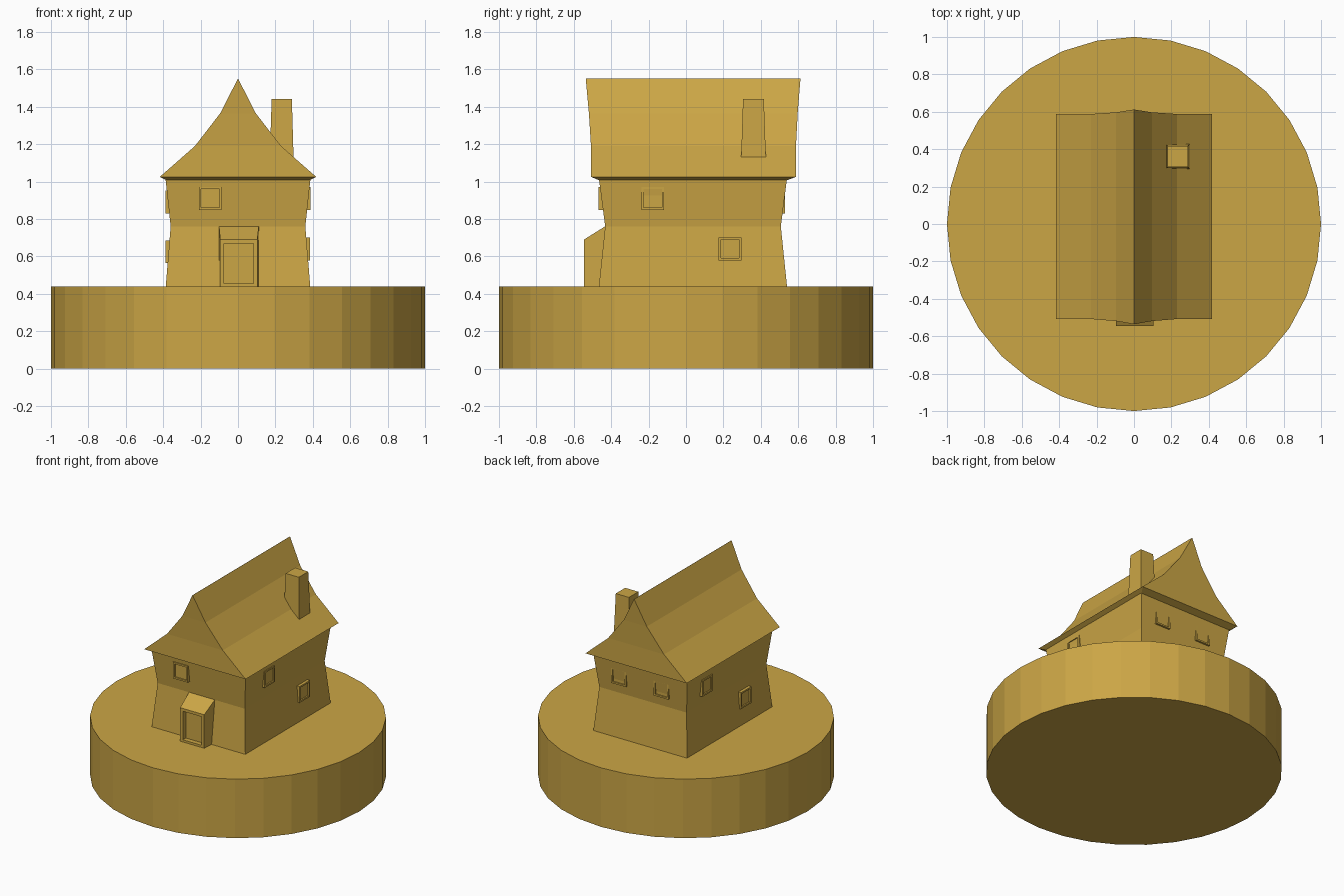
import bpy, bmesh, math
from mathutils import Matrix, Vector

if "Cube" in bpy.data.objects:
    bpy.data.objects.remove(bpy.data.objects["Cube"])

ochre = bpy.data.materials.new("ochre")
ochre.diffuse_color = (0.60, 0.38, 0.06, 1)
ochre.use_nodes = True
ochre.node_tree.nodes["Principled BSDF"].inputs["Base Color"].default_value = ochre.diffuse_color


def finish(name, bm):
    bmesh.ops.recalc_face_normals(bm, faces=bm.faces)
    me = bpy.data.meshes.new(name)
    bm.to_mesh(me)
    bm.free()
    me.materials.append(ochre)
    ob = bpy.data.objects.new(name, me)
    bpy.context.collection.objects.link(ob)
    return ob


def rect(x0, x1, y0, y1, z):
    return [(x0, y0, z), (x1, y0, z), (x1, y1, z), (x0, y1, z)]


def loft(rings):
    """Skin a stack of equal rings and cap both ends."""
    bm = bmesh.new()
    rows = [[bm.verts.new(p) for p in ring] for ring in rings]
    n = len(rows[0])
    for a, b in zip(rows, rows[1:]):
        for i in range(n):
            j = (i + 1) % n
            bm.faces.new((a[i], a[j], b[j], b[i]))
    bm.faces.new(rows[0])
    bm.faces.new(rows[-1])
    return bm


def recess(bm, direction, border, depth):
    """Inset the face pointing along direction and push it inwards."""
    bm.normal_update()
    bmesh.ops.recalc_face_normals(bm, faces=bm.faces)
    d = Vector(direction)
    face = max(bm.faces, key=lambda f: f.normal.dot(d))
    bmesh.ops.inset_region(bm, faces=[face], thickness=border)
    inner = bmesh.ops.extrude_discrete_faces(bm, faces=[face])["faces"][0]
    bmesh.ops.translate(bm, verts=inner.verts, vec=-d * depth)


# Round base slab
bm = bmesh.new()
bmesh.ops.create_cone(bm, cap_ends=True, segments=32, radius1=1, radius2=1, depth=0.44,
                      matrix=Matrix.Translation((0, 0, 0.22)))
finish("round_base", bm)

# Pinched walls
finish("walls", loft([
    rect(-0.387, 0.387, -0.467, 0.541, 0.43),
    rect(-0.36, 0.36, -0.432, 0.507, 0.76),
    rect(-0.387, 0.387, -0.465, 0.539, 1.01)]))

# Flared roof: concave slopes with a longer ridge and a bevelled eave
finish("roof", loft([
    rect(-0.38, 0.38, -0.46, 0.535, 1.005),
    rect(-0.418, 0.418, -0.508, 0.588, 1.025),
    rect(-0.23, 0.23, -0.508, 0.588, 1.19),
    rect(-0.095, 0.095, -0.519, 0.597, 1.365),
    rect(-0.0005, 0.0005, -0.536, 0.612, 1.55)]))

# Tapered chimney
finish("chimney", loft([
    rect(0.170, 0.297, 0.295, 0.427, 1.13),
    rect(0.180, 0.288, 0.305, 0.416, 1.44)]))

# Porch with sloping top and recessed door
porch = loft([
    [(-0.095, -0.545, 0.435), (0.103, -0.545, 0.435), (0.112, -0.42, 0.435), (-0.102, -0.42, 0.435)],
    [(-0.095, -0.545, 0.69), (0.103, -0.545, 0.69), (0.112, -0.42, 0.768), (-0.102, -0.42, 0.768)]])
recess(porch, (0, -1, 0), 0.03, 0.035)
finish("porch_and_door", porch)


# Windows: (name, wall direction, position along wall, height, outer plane)
def window(name, direction, along, z, plane):
    half, back = 0.061, plane - 0.04
    if direction[0]:
        s = direction[0]
        xs, ys = sorted((s * back, s * plane)), (along - half, along + half)
    else:
        s = direction[1]
        xs, ys = (along - half, along + half), sorted((s * back, s * plane))
    bm = loft([rect(*xs, *ys, z - half), rect(*xs, *ys, z + half)])
    recess(bm, direction, 0.017, 0.01)
    finish(name, bm)


for name, d, along, z, plane in [
        ("front_window", (0, -1, 0), -0.148, 0.91, 0.468),
        ("right_upper_window", (1, 0, 0), -0.178, 0.91, 0.388),
        ("right_lower_window", (1, 0, 0), 0.235, 0.64, 0.386),
        ("left_upper_window", (-1, 0, 0), 0.30, 0.89, 0.388),
        ("left_lower_window", (-1, 0, 0), -0.155, 0.625, 0.388),
        ("back_window_a", (0, 1, 0), 0.185, 0.89, 0.53),
        ("back_window_b", (0, 1, 0), -0.165, 0.89, 0.53)]:
    window(name, d, along, z, plane)
